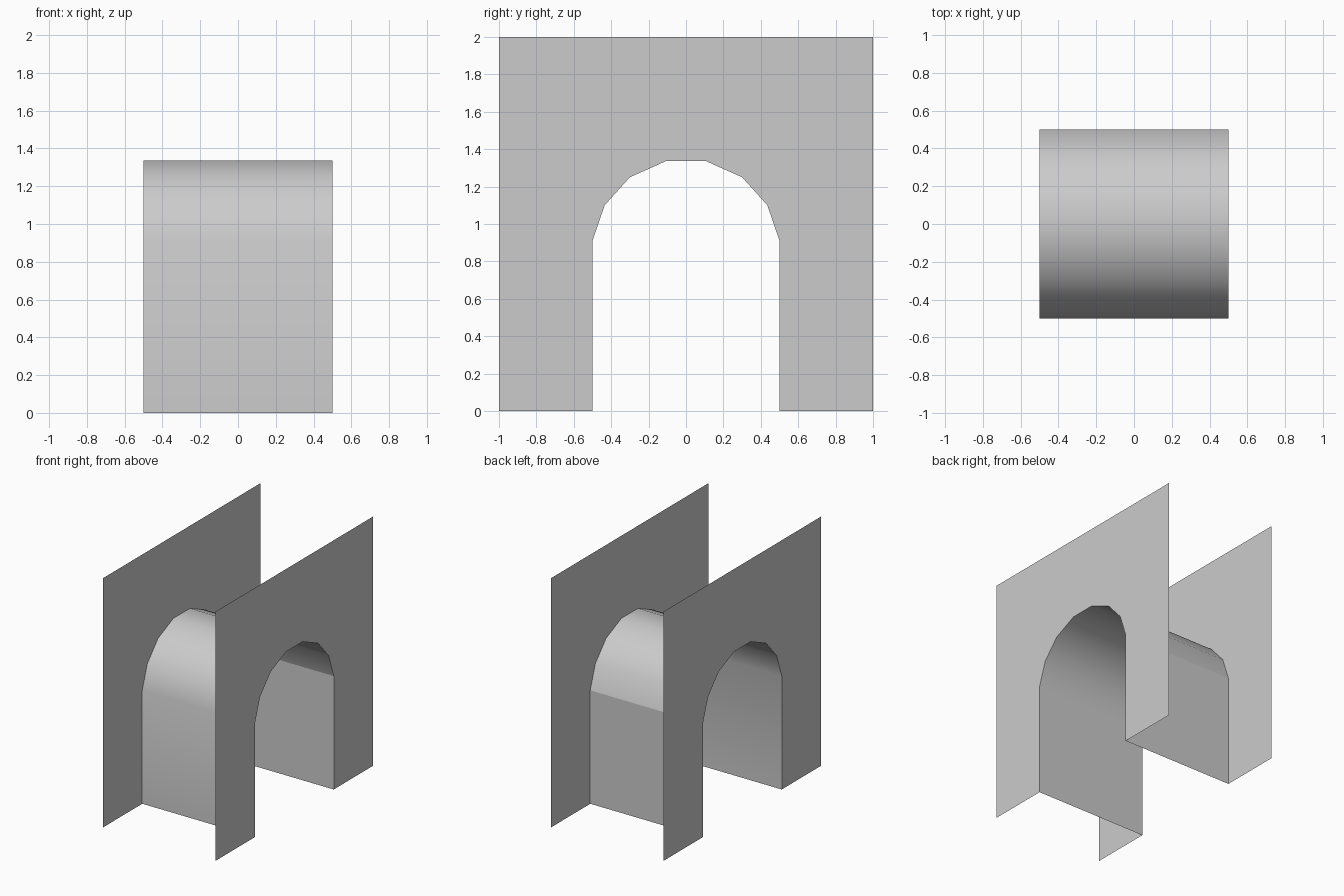
import bpy, bmesh

if "Cube" in bpy.data.objects:
    bpy.data.objects.remove(bpy.data.objects["Cube"])

# Half of the arch opening as (y, z), from the foot to the crown
HALF = [(0.5, 0.0), (0.5, 0.91), (0.435, 1.1), (0.3, 1.25), (0.105, 1.337)]
ARCH = HALF + [(-y, z) for y, z in reversed(HALF)]
OUTER = [(-1, 0), (-1, 2), (1, 2), (1, 0)]
HALF_DEPTH = 0.5


def finish(bm, name):
    mesh = bpy.data.meshes.new(name)
    bm.to_mesh(mesh)
    bm.free()
    obj = bpy.data.objects.new(name, mesh)
    bpy.context.collection.objects.link(obj)
    return obj


def wall_face(name, side):
    """Thin flat wall sheet with the arch cut out, facing outward."""
    bm = bmesh.new()
    outline = ARCH + OUTER
    face = bm.faces.new([bm.verts.new((side * HALF_DEPTH, y, z)) for y, z in outline])
    face.normal_update()
    if face.normal.x * side < 0:
        face.normal_flip()
    return finish(bm, name)


def tunnel():
    """Open lining swept along x between the two walls, facing inward."""
    bm = bmesh.new()
    rows = [[bm.verts.new((x, y, z)) for y, z in ARCH]
            for x in (-HALF_DEPTH, HALF_DEPTH)]
    a, b = rows
    for i in range(len(ARCH) - 1):
        face = bm.faces.new((a[i], a[i + 1], b[i + 1], b[i]))
        face.normal_update()
        centre = face.calc_center_median()
        if face.normal.y * centre.y + face.normal.z * (centre.z - 0.8) > 0:
            face.normal_flip()
        face.smooth = True
    # Crease where the +y upright meets the vault
    bm.edges.get((a[1], b[1])).smooth = False
    return finish(bm, "tunnel_lining")


wall_face("right_wall", 1)
wall_face("left_wall", -1)
tunnel()
